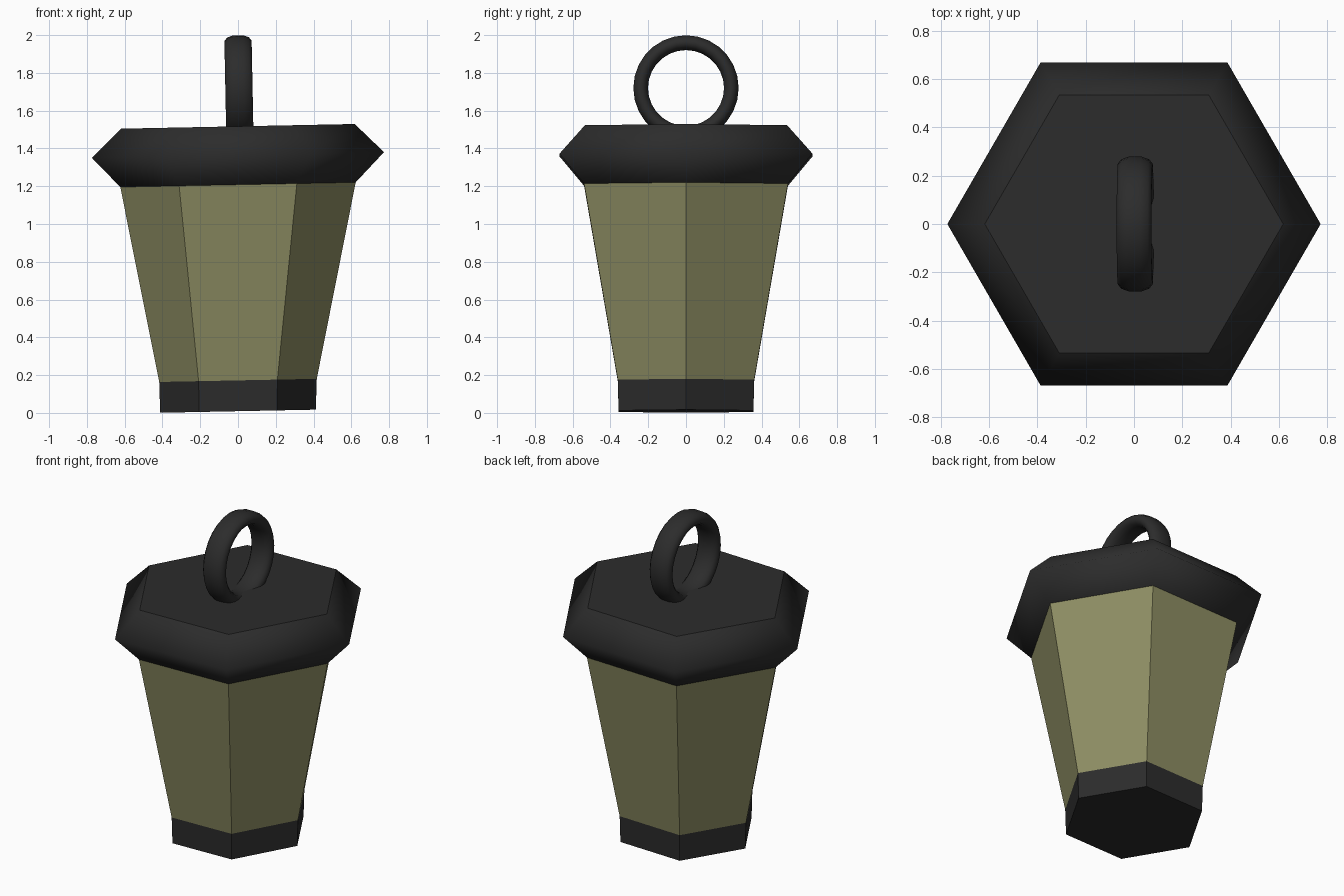
import bpy, bmesh
from math import cos, sin, pi

if "Cube" in bpy.data.objects:
    bpy.data.objects.remove(bpy.data.objects["Cube"])

TILT = 0.02  # the lantern stands slightly askew: +x side is higher


def material(name, rgb):
    m = bpy.data.materials.new(name)
    m.diffuse_color = (*rgb, 1)
    m.use_nodes = True
    m.node_tree.nodes["Principled BSDF"].inputs["Base Color"].default_value = m.diffuse_color
    return m


black = material("black_metal", (0.025, 0.025, 0.025))
olive = material("olive_glass", (0.27, 0.27, 0.125))


def finish(bm, name, mat):
    bmesh.ops.recalc_face_normals(bm, faces=bm.faces)
    mesh = bpy.data.meshes.new(name)
    bm.to_mesh(mesh)
    bm.free()
    mesh.materials.append(mat)
    ob = bpy.data.objects.new(name, mesh)
    bpy.context.collection.objects.link(ob)
    return ob


def hex_part(name, profile, mat, top=False, bottom=False, smooth=False):
    """Stack hexagons given as (radius, height), with corners on the x axis."""
    bm = bmesh.new()
    rings = []
    for r, z in profile:
        pts = [(r * cos(i * pi / 3), r * sin(i * pi / 3)) for i in range(6)]
        rings.append([bm.verts.new((x, y, z + TILT * x)) for x, y in pts])
    for a, b in zip(rings, rings[1:]):
        for i in range(6):
            j = (i + 1) % 6
            bm.faces.new((a[i], a[j], b[j], b[i])).smooth = smooth
    ends = []
    if bottom:
        ends.append(bm.faces.new(rings[0][::-1]))
    if top:
        ends.append(bm.faces.new(rings[-1]))
    for f in ends:
        for e in f.edges:
            e.smooth = False
    return finish(bm, name, mat)


# Base, glass body and roof
hex_part("base", [(0.412, 0.009), (0.417, 0.172)], black, bottom=True)
hex_part("glass", [(0.417, 0.172), (0.623, 1.208)], olive)
hex_part("roof", [(0.623, 1.208), (0.773, 1.365), (0.618, 1.517)], black,
         top=True, smooth=True)

# Hanging ring: flattened round section swept around the x axis
bm = bmesh.new()
N, M = 28, 12
section = [(0.074 * cos(t) * abs(cos(t)) ** -0.25, 0.24 + 0.04 * sin(t))
           for t in (2 * pi * (k + 0.5) / M for k in range(M))]
loops = [[bm.verts.new((x, r * cos(a), r * sin(a))) for x, r in section]
         for a in (2 * pi * i / N for i in range(N))]
for i in range(N):
    p, q = loops[i], loops[(i + 1) % N]
    for k in range(M):
        n = (k + 1) % M
        bm.faces.new((p[k], p[n], q[n], q[k])).smooth = True
ring = finish(bm, "hanging_ring", black)
ring.location = (0.005, 0, 1.72)
ring.rotation_euler = (0, -TILT, 0)
